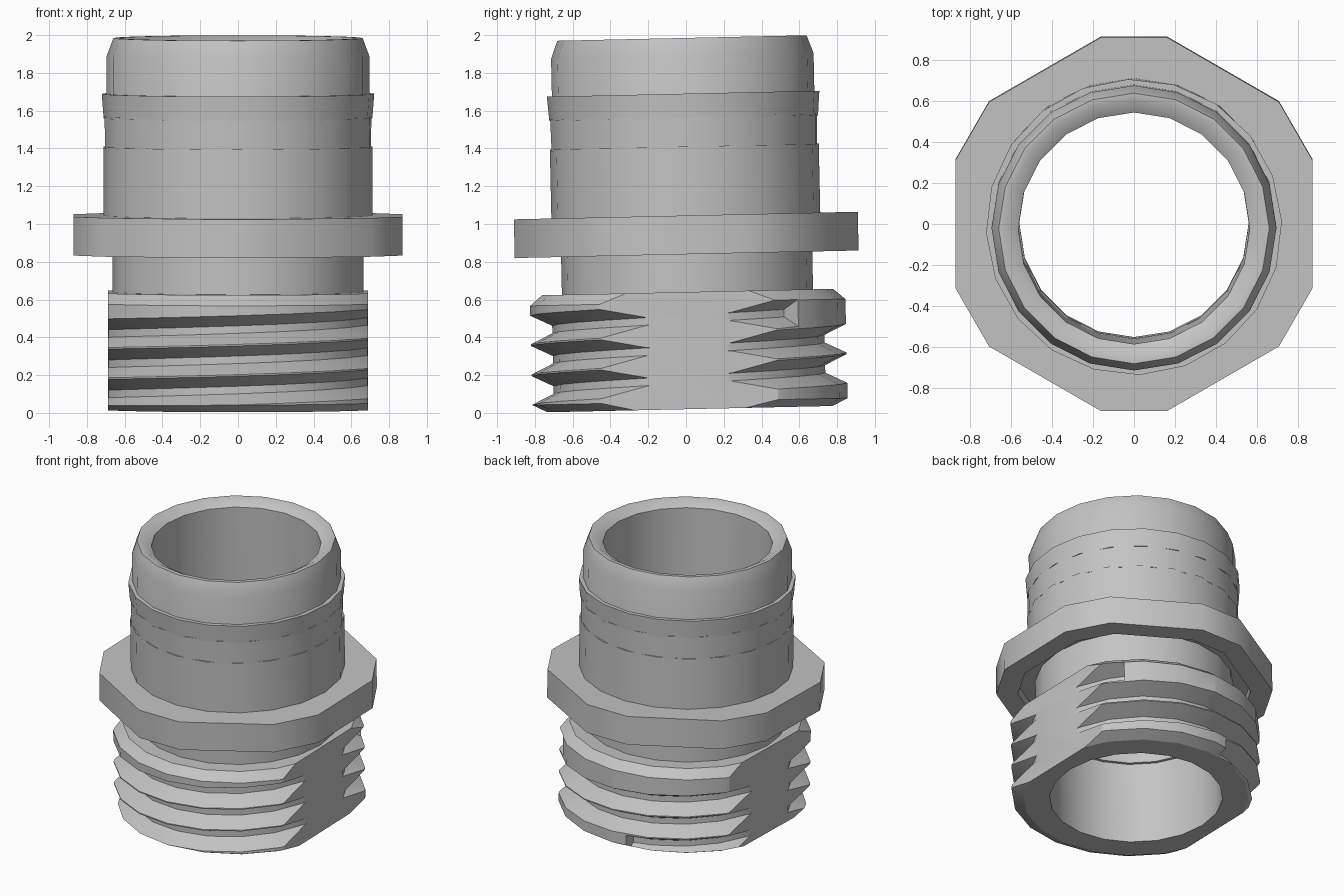
import bpy, bmesh, math
from mathutils import Matrix

cube = bpy.data.objects.get("Cube")
if cube:
    bpy.data.objects.remove(cube, do_unlink=True)

TAU = 2 * math.pi
SIDES = 20
PLACE = Matrix.Translation((0, 0.022, 0)) @ Matrix.Rotation(0.022, 4, 'X')

grey = bpy.data.materials.new("light_grey_plastic")
grey.use_nodes = True
grey.diffuse_color = (0.55, 0.55, 0.55, 1)
grey.node_tree.nodes["Principled BSDF"].inputs["Base Color"].default_value = (0.55, 0.55, 0.55, 1)


def make_object(name, bm):
    bmesh.ops.recalc_face_normals(bm, faces=bm.faces)
    mesh = bpy.data.meshes.new(name)
    bm.to_mesh(mesh)
    bm.free()
    mesh.materials.append(grey)
    obj = bpy.data.objects.new(name, mesh)
    bpy.context.collection.objects.link(obj)
    return obj


def skin(bm, loops, closed):
    """Bridge equal-length vertex loops, as a ring or as a capped sweep."""
    count = len(loops[0])
    pairs = list(zip(loops, loops[1:]))
    if closed:
        pairs.append((loops[-1], loops[0]))
    else:
        bm.faces.new(loops[0])
        bm.faces.new(loops[-1])
    for a, b in pairs:
        for i in range(count):
            j = (i + 1) % count
            bm.faces.new((a[i], a[j], b[j], b[i]))


def revolve(name, profile, sides=SIDES, turn=0.0):
    """Spin a closed (radius, height) profile around the axis."""
    bm = bmesh.new()
    loops = []
    for k in range(sides):
        a = turn + TAU * k / sides
        loops.append([bm.verts.new((r * math.cos(a), r * math.sin(a), z)) for r, z in profile])
    skin(bm, loops, True)
    return make_object(name, bm)


def box(name, center, size):
    bm = bmesh.new()
    bmesh.ops.create_cube(bm, size=1, matrix=Matrix.Translation(center) @ Matrix.Diagonal((*size, 1)))
    return make_object(name, bm)


def cut(obj, cutter):
    """Subtract a cutter, apply the result and discard the cutter."""
    cutter.hide_render = True
    mod = obj.modifiers.new("cut", 'BOOLEAN')
    mod.operation, mod.solver, mod.object = 'DIFFERENCE', 'EXACT', cutter
    bpy.context.view_layer.update()
    graph = bpy.context.evaluated_depsgraph_get()
    mesh = bpy.data.meshes.new_from_object(obj.evaluated_get(graph))
    obj.modifiers.clear()
    obj.data = mesh
    bpy.data.objects.remove(cutter, do_unlink=True)


# Threaded end: chamfered sleeve
thread = revolve("threaded_end", [(0.58, 0.02), (0.755, 0.02), (0.835, 0.06), (0.835, 0.585),
                                  (0.77, 0.64), (0.58, 0.64)])

# Helical groove, nearly three turns
PITCH = 0.16
groove_section = [(0.72, -0.02), (0.72, 0.02), (0.835, 0.076), (0.88, 0.076),
                  (0.88, -0.076), (0.835, -0.076)]
start, end = math.radians(97), math.radians(1125)
step = TAU / SIDES
angles = [start] + [k * step for k in range(math.ceil(start / step), int(end / step) + 1)] + [end]
bm = bmesh.new()
loops = []
for a in angles:
    mid = 0.137 + PITCH * (a - math.radians(270)) / TAU
    loops.append([bm.verts.new((r * math.cos(a), r * math.sin(a), mid + z)) for r, z in groove_section])
skin(bm, loops, False)
cut(thread, make_object("groove_cutter", bm))

# Flats on both sides of the thread
for side in (-1, 1):
    cut(thread, box("flat_cutter", (side * 1.188, 0, 0.3), (1, 2.4, 1.2)))

# Neck between thread and nut
neck = revolve("neck", [(0.56, 0.625), (0.665, 0.625), (0.665, 0.95), (0.56, 0.95)])

# Hexagonal nut collar with clipped corners and a recessed underside
bm = bmesh.new()
half = math.acos(0.87 / 0.925)
loops = []
for radius, z in ((None, 0.84), (None, 1.045), (0.60, 1.045), (0.60, 0.91), (0.78, 0.91), (0.78, 0.84)):
    ring = []
    for k in range(6):
        for off in (-half, half):
            a = k * TAU / 6 + off
            r = radius or 0.925
            ring.append(bm.verts.new((r * math.cos(a), r * math.sin(a), z)))
    loops.append(ring)
skin(bm, loops, True)
collar = make_object("hex_collar", bm)

# Hose tail: bored tube with a chamfered lip
tail = revolve("hose_tail", [(0.565, 0.64), (0.64, 0.64), (0.64, 1.0), (0.695, 1.0), (0.695, 1.89),
                             (0.66, 1.985), (0.63, 1.985), (0.565, 1.945)])

# Grip bands, slightly turned against each other
bands = [revolve(name, [(0.62, low), (r, low), (top_r, high), (0.62, high)], SIDES, turn)
         for name, low, high, r, top_r, turn in (
             ("lower_grip_band", 1.03, 1.41, 0.712, 0.712, 0.0),
             ("middle_grip_band", 1.40, 1.57, 0.708, 0.712, 0.12),
             ("upper_grip_band", 1.56, 1.69, 0.712, 0.722, 0.04))]

# Placement and shading
for obj in [thread, neck, collar, tail] + bands:
    obj.data.transform(PLACE)
    bpy.ops.object.select_all(action='DESELECT')
    obj.select_set(True)
    bpy.context.view_layer.objects.active = obj
    bpy.ops.object.shade_smooth_by_angle(angle=math.radians(25 if obj is thread else 35))
